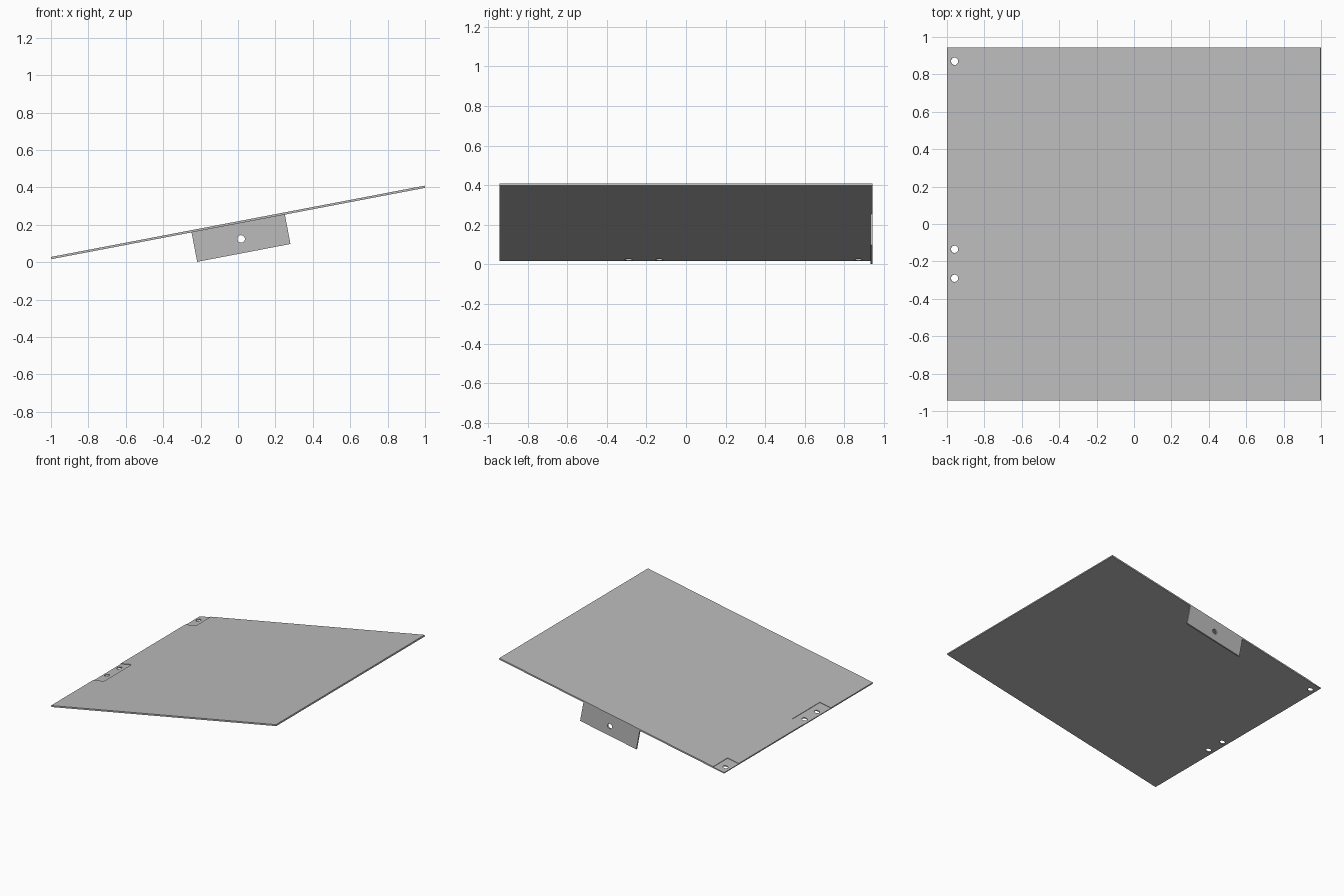
import bpy, math
from mathutils import Matrix, Vector

cube = bpy.data.objects.get("Cube")
if cube:
    bpy.data.objects.remove(cube, do_unlink=True)

LENGTH, WIDTH, THICK = 2.034, 1.886, 0.012
HALF_L, HALF_W, HALF_T = LENGTH / 2, WIDTH / 2, THICK / 2
TAB_HALF, TAB_DROP, HOLE_R = 0.254, 0.166, 0.02
RECESS_DEPTH = 0.004
TILT = Matrix.Translation((0, 0, 0.2125)) @ Matrix.Rotation(math.radians(-10.8), 4, 'Y')

grey = bpy.data.materials.new("sheet grey")
grey.use_nodes = True
colour = (0.5, 0.5, 0.5, 1)
grey.diffuse_color = colour
for node in grey.node_tree.nodes:
    if node.type == 'BSDF_PRINCIPLED':
        node.inputs["Base Color"].default_value = colour


def box(name, low, high):
    low, high = Vector(low), Vector(high)
    bpy.ops.mesh.primitive_cube_add(size=1)
    ob = bpy.context.object
    ob.name = name
    ob.data.transform(Matrix.Translation((low + high) / 2) @ Matrix.Diagonal((*(high - low), 1)))
    ob.data.materials.append(grey)
    return ob


def drill(location, rotation=(0, 0, 0)):
    bpy.ops.mesh.primitive_cylinder_add(vertices=32, radius=HOLE_R, depth=0.1,
                                        location=location, rotation=rotation)
    return bpy.context.object


def cut(ob, cutters):
    for cutter in cutters:
        mod = ob.modifiers.new("cut", 'BOOLEAN')
        mod.operation = 'DIFFERENCE'
        mod.solver = 'EXACT'
        mod.object = cutter
        bpy.context.view_layer.objects.active = ob
        bpy.ops.object.modifier_apply(modifier=mod.name)
        bpy.data.objects.remove(cutter, do_unlink=True)


# Flat sheet with shallow mounting recesses along its low edge
sheet = box("sheet", (-HALF_L, -HALF_W, -HALF_T), (HALF_L, HALF_W, HALF_T))
recesses = [box("recess_cutter", (-HALF_L - 0.1, y0, HALF_T - RECESS_DEPTH),
                (-HALF_L + 0.1, y1, 0.1))
            for y0, y1 in ((-0.41, -0.06), (0.76, HALF_W + 0.1))]
holes = [drill((-HALF_L + 0.04, y, 0)) for y in (-0.29, -0.135, 0.87)]
cut(sheet, recesses + holes)

# Folded tab below the back edge, with one hole
tab = box("back_tab", (-TAB_HALF, HALF_W - THICK, -TAB_DROP), (TAB_HALF, HALF_W, -HALF_T))
cut(tab, [drill((0, HALF_W, -0.09), (math.pi / 2, 0, 0))])

# Tilt the whole piece
for ob in (sheet, tab):
    ob.data.transform(TILT)
